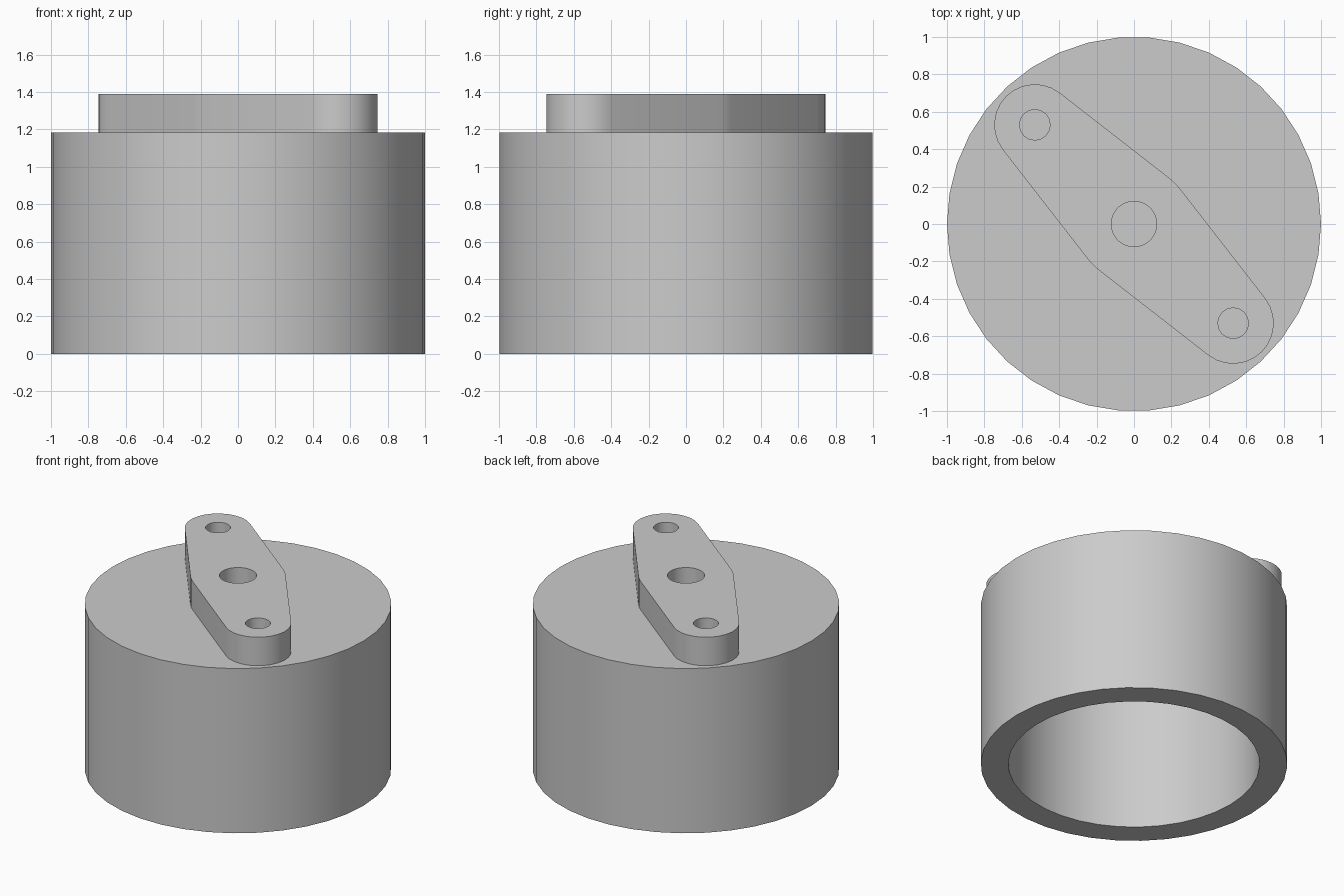
import bpy, bmesh
from math import sin, cos, pi, radians, asin
from mathutils import Matrix, Vector

cube = bpy.data.objects.get("Cube")
if cube:
    bpy.data.objects.remove(cube)

GREY = (0.6, 0.6, 0.6, 1)
grey = bpy.data.materials.new("plain grey")
grey.use_nodes = True
grey.diffuse_color = GREY
grey.node_tree.nodes["Principled BSDF"].inputs["Base Color"].default_value = GREY

CAP_TOP, ARM_TOP = 1.185, 1.39


def finish(bm, name):
    bmesh.ops.remove_doubles(bm, verts=bm.verts, dist=1e-5)
    bmesh.ops.recalc_face_normals(bm, faces=bm.faces)
    mesh = bpy.data.meshes.new(name)
    bm.to_mesh(mesh)
    bm.free()
    mesh.materials.append(grey)
    obj = bpy.data.objects.new(name, mesh)
    bpy.context.collection.objects.link(obj)
    bpy.ops.object.select_all(action="DESELECT")
    obj.select_set(True)
    bpy.context.view_layer.objects.active = obj
    bpy.ops.object.shade_smooth_by_angle(angle=radians(30))
    return obj


def arc(x, radius, start, end, steps):
    """Points on an arc centred at (x, 0)."""
    angles = [start + (end - start) * i / steps for i in range(steps + 1)]
    return [Vector((x + radius * cos(a), radius * sin(a), 0)) for a in angles]


# Hollow cap, turned from half of its cross-section
profile = [(0, CAP_TOP), (1, CAP_TOP), (1, 0), (0.82, 0), (0.82, 0.945), (0, 0.945)]
bm = bmesh.new()
verts = [bm.verts.new((r, 0, z)) for r, z in profile]
edges = [bm.edges.new(pair) for pair in zip(verts, verts[1:])]
bmesh.ops.spin(bm, geom=verts + edges, axis=(0, 0, 1), cent=(0, 0, 0),
               angle=2 * pi, steps=38, use_merge=True)
finish(bm, "hollow_cap")

# Crank arm: straight flanks tangent to a wide hub and two round ends
REACH, HUB, END = 0.75, 0.31, 0.217
tilt = asin((HUB - END) / REACH)
half = pi / 2 - tilt
outline = (arc(REACH, END, -half, half, 12) + arc(0, HUB, half, pi - half, 2)
           + arc(-REACH, END, pi - half, pi + half, 12)
           + arc(0, HUB, pi + half, 2 * pi - half, 2))
holes = [arc(x, r, 0, 2 * pi, n)[:-1]
         for x, r, n in ((0, 0.122, 20), (REACH, 0.082, 16), (-REACH, 0.082, 16))]

bm = bmesh.new()
edges = []
for loop in [outline] + holes:
    verts = [bm.verts.new(p) for p in loop]
    edges += [bm.edges.new((verts[i - 1], verts[i])) for i in range(len(verts))]
bmesh.ops.triangle_fill(bm, edges=edges, use_beauty=True, normal=(0, 0, 1))
raised = bmesh.ops.extrude_face_region(bm, geom=bm.faces[:], use_keep_orig=True)
top = [g for g in raised["geom"] if isinstance(g, bmesh.types.BMVert)]
bmesh.ops.translate(bm, verts=top, vec=(0, 0, ARM_TOP - CAP_TOP))
bm.transform(Matrix.Translation((0, 0, CAP_TOP)) @ Matrix.Rotation(-pi / 4, 4, "Z"))
finish(bm, "crank_arm")
